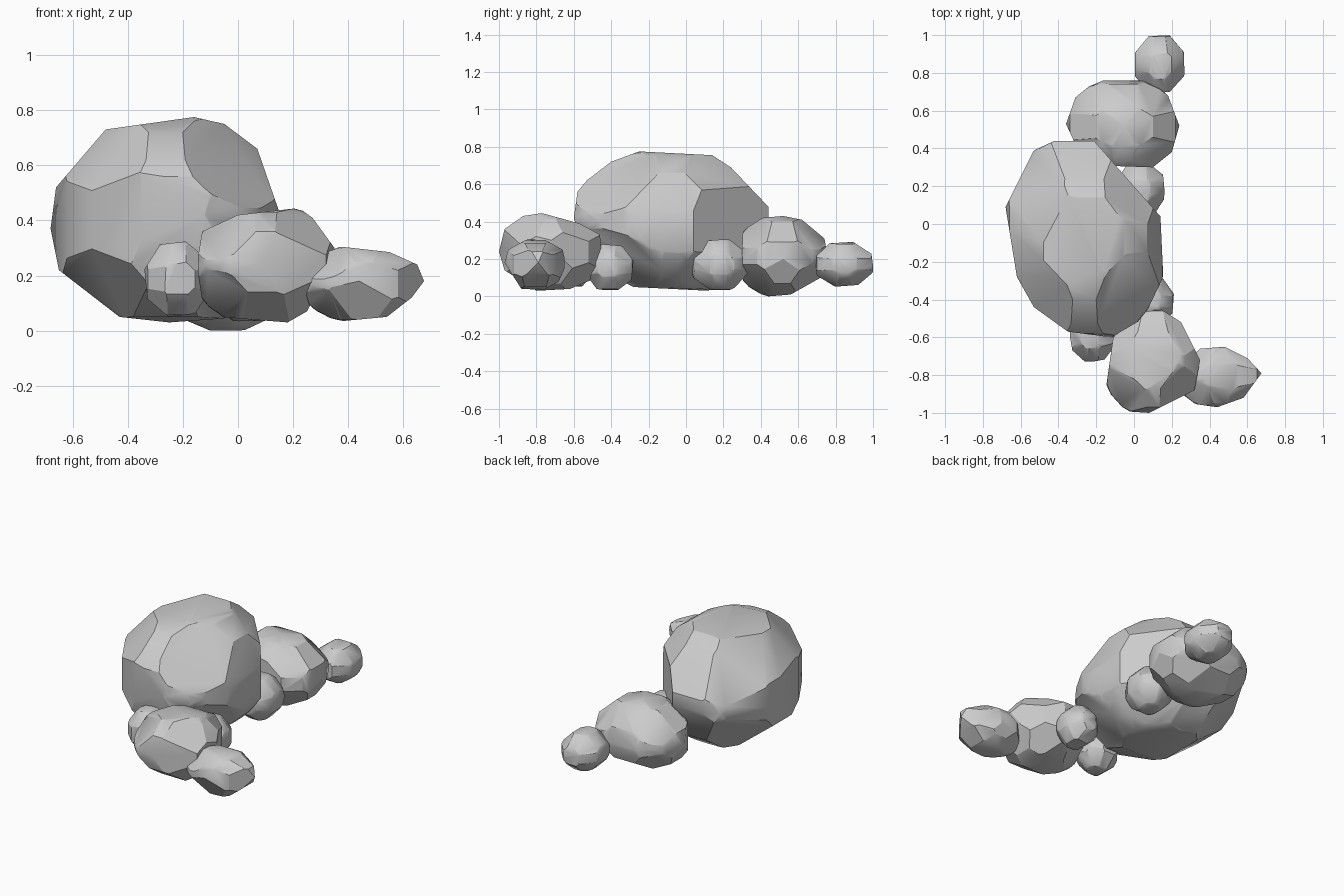
import bpy, bmesh, math, random
from itertools import product
from mathutils import Vector
from mathutils.geometry import convex_hull_2d

if "Cube" in bpy.data.objects:
    bpy.data.objects.remove(bpy.data.objects["Cube"])

random.seed(4)
VIEWS = ((0, 2), (1, 2), (0, 1))  # front, right, top axis pairs


def rock(name, front, right, top, cuts=(), swell=1.06, corner=1.62):
    """Chisel a swollen ellipsoid down to three outlines plus corner facets."""
    lo, hi = Vector((9, 9, 9)), Vector((-9, -9, -9))
    for pts, (a, b) in zip((front, right, top), VIEWS):
        for p in pts:
            for axis, v in ((a, p[0]), (b, p[1])):
                lo[axis], hi[axis] = min(lo[axis], v), max(hi[axis], v)
    centre, half = (lo + hi) / 2, (hi - lo) / 2
    bm = bmesh.new()
    bmesh.ops.create_icosphere(bm, subdivisions=3, radius=swell)
    for v in bm.verts:
        v.co = centre + v.co * half

    planes = [(Vector(p), Vector(n)) for p, n in cuts]
    # Flat facets on the eight diagonal corners
    for signs in product((-1, 1), repeat=3):
        no = Vector([s / h for s, h in zip(signs, half)])
        co = centre + Vector(signs) * half * corner / 3
        planes.append((co, no))
    # One plane per outline edge
    for pts, (a, b) in zip((front, right, top), VIEWS):
        hull = [Vector(pts[i]) for i in convex_hull_2d(pts)]
        mid = sum(hull, Vector((0, 0))) / len(hull)
        for p, q in zip(hull, hull[1:] + hull[:1]):
            d = q - p
            n2 = Vector((d.y, -d.x))
            if n2.dot(p - mid) < 0:
                n2 = -n2
            co, no = centre.copy(), Vector((0, 0, 0))
            co[a], co[b] = p
            no[a], no[b] = n2
            planes.append((co, no))
    for co, no in planes:
        bmesh.ops.bisect_plane(bm, geom=bm.verts[:] + bm.edges[:] + bm.faces[:],
                               dist=1e-5, plane_co=co, plane_no=no.normalized(),
                               clear_outer=True)
        bmesh.ops.holes_fill(bm, edges=bm.edges[:], sides=0)
    bmesh.ops.remove_doubles(bm, verts=bm.verts[:], dist=0.003)
    bmesh.ops.recalc_face_normals(bm, faces=bm.faces[:])
    mesh = bpy.data.meshes.new(name)
    bm.to_mesh(mesh)
    bm.free()
    obj = bpy.data.objects.new(name, mesh)
    bpy.context.collection.objects.link(obj)
    bpy.ops.object.select_all(action='DESELECT')
    obj.select_set(True)
    bpy.context.view_layer.objects.active = obj
    bpy.ops.object.shade_smooth_by_angle(angle=math.radians(30))
    return obj


def pebble(name, x, y, z):
    """Small rock with irregular octagonal outlines filling the given ranges."""
    ranges, outlines = (x, y, z), []
    for a, b in VIEWS:
        turn, pts = random.uniform(-0.15, 0.15), []
        for i in range(8):
            t = math.tau * (i + 0.5) / 8 + turn
            pts.append(tuple(
                sum(ranges[k]) / 2 + (ranges[k][1] - ranges[k][0]) / 2 * f(t) * random.uniform(1.02, 1.08)
                for k, f in ((a, math.cos), (b, math.sin))))
        outlines.append(pts)
    return rock(name, *outlines)


# Large boulder
rock("large_boulder",
     front=[(-.43, .05), (-.25, .03), (-.65, .22), (-.68, .37), (-.66, .52), (-.48, .73),
            (-.16, .775), (-.05, .75), (.07, .66), (.15, .43), (.155, .25), (.03, .05)],
     right=[(-.6, .42), (-.58, .56), (-.53, .62), (-.4, .72), (-.25, .775), (.14, .755),
            (.24, .69), (.44, .48), (.44, .4), (.3, .15), (.12, .03), (-.28, .05), (-.52, .17)],
     top=[(-.4, .45), (-.22, .45), (.14, .04), (.155, -.28), (.05, -.5), (-.12, -.6),
          (-.35, -.57), (-.53, -.44), (-.62, -.28), (-.68, .09), (-.53, .39)],
     cuts=[((-.48, -.1, .73), (-.6, .26, .75))], swell=1.09)

# Medium boulder at the back
rock("back_boulder",
     front=[(-.36, .2), (-.34, .3), (-.2, .41), (-.05, .43), (.1, .4), (.22, .29),
            (.24, .2), (.17, .07), (.02, 0), (-.1, 0), (-.29, .08)],
     right=[(.27, .2), (.3, .35), (.41, .42), (.52, .43), (.62, .41), (.74, .31),
            (.76, .2), (.72, .1), (.56, .01), (.44, 0), (.28, .05)],
     top=[(-.2, .76), (-.31, .67), (-.36, .53), (-.31, .42), (-.2, .31), (.1, .3),
          (.2, .38), (.24, .52), (.18, .68), (.1, .76)])

# Medium boulder at the front
rock("front_boulder",
     front=[(-.13, .11), (-.15, .24), (-.13, .36), (0, .42), (.22, .445), (.27, .41),
            (.35, .3), (.32, .2), (.25, .07), (.18, .03), (-.07, .05)],
     right=[(-1, .24), (-.97, .36), (-.87, .43), (-.77, .445), (-.57, .39), (-.46, .33),
            (-.45, .22), (-.5, .09), (-.62, .04), (-.8, .03), (-.97, .14)],
     top=[(-.07, -.99), (.08, -1), (.2, -.93), (.32, -.88), (.35, -.72), (.25, -.52),
          (.14, -.45), (.04, -.47), (-.11, -.6), (-.15, -.88)], swell=1.1)

# Long stone at the front right
rock("long_stone",
     front=[(.24, .25), (.37, .305), (.55, .285), (.65, .24), (.675, .18), (.63, .12),
            (.54, .05), (.38, .035), (.27, .06), (.24, .15)],
     right=[(-.97, .18), (-.95, .25), (-.85, .305), (-.75, .3), (-.66, .25), (-.64, .17),
            (-.68, .08), (-.76, .035), (-.88, .04)],
     top=[(.675, -.79), (.58, -.92), (.44, -.97), (.3, -.95), (.24, -.88), (.25, -.75),
          (.35, -.66), (.48, -.65), (.6, -.71)], swell=1.08)

# Small stones filling the gaps
pebble("far_back_stone", (0, .27), (.69, 1), (.05, .29))
pebble("inner_back_stone", (-.1, .165), (.03, .33), (.03, .31))
pebble("front_left_stone", (-.34, -.1), (-.73, -.48), (.05, .325))
pebble("inner_front_stone", (-.02, .21), (-.54, -.28), (.03, .28))
